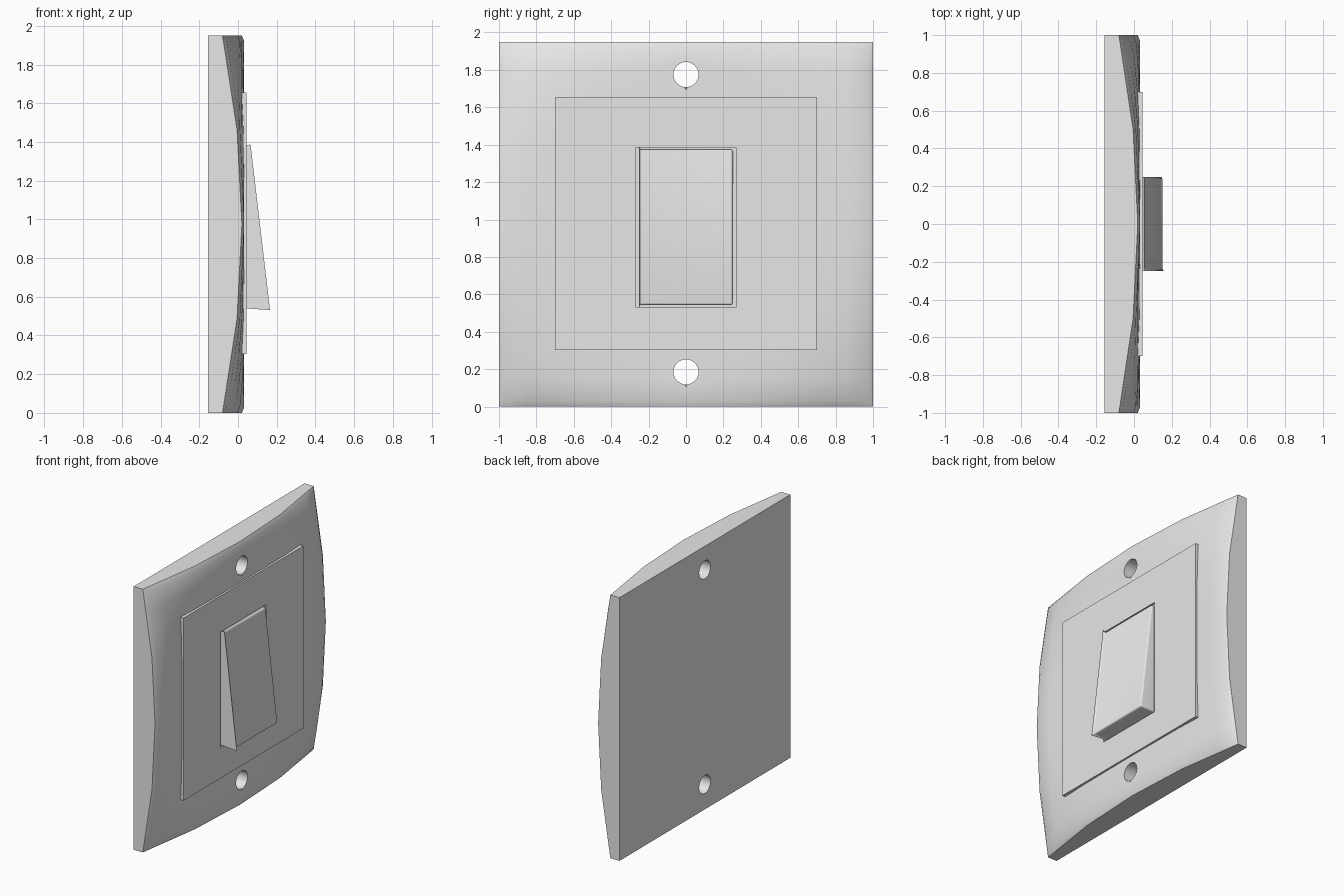
import bpy, bmesh, math
from mathutils import Matrix, Vector

cube = bpy.data.objects.get("Cube")
if cube:
    bpy.data.objects.remove(cube, do_unlink=True)

mat = bpy.data.materials.new("off_white_plastic")
mat.use_nodes = True
GREY = (0.8, 0.8, 0.8, 1)
mat.diffuse_color = GREY
mat.node_tree.nodes["Principled BSDF"].inputs["Base Color"].default_value = GREY

MID = 0.975      # half the plate height
BACK = -0.155    # wall side of the plate


def make(name, bm):
    bmesh.ops.recalc_face_normals(bm, faces=bm.faces)
    me = bpy.data.meshes.new(name)
    bm.to_mesh(me)
    bm.free()
    ob = bpy.data.objects.new(name, me)
    bpy.context.collection.objects.link(ob)
    me.materials.append(mat)
    return ob


def activate(ob):
    bpy.ops.object.select_all(action='DESELECT')
    ob.select_set(True)
    bpy.context.view_layer.objects.active = ob


def cut(ob, cutter):
    mod = ob.modifiers.new("cut", 'BOOLEAN')
    mod.operation, mod.solver, mod.object = 'DIFFERENCE', 'EXACT', cutter
    activate(ob)
    bpy.ops.object.modifier_apply(modifier=mod.name)
    bpy.data.objects.remove(cutter, do_unlink=True)


def smooth(ob, angle=30):
    activate(ob)
    bpy.ops.object.shade_smooth_by_angle(angle=math.radians(angle))


def box(name, lo, hi):
    lo, hi = Vector(lo), Vector(hi)
    bm = bmesh.new()
    bmesh.ops.create_cube(bm, size=1, matrix=Matrix.Translation((lo + hi) / 2)
                          @ Matrix.Diagonal((hi - lo).to_4d()))
    return make(name, bm)


# Wall plate: domed front whose corners sink back, with a softened rim
def sink(t):
    t = abs(t)
    return 0.5 * t if t < 0.5 else 0.25 + 1.5 * (t - 0.5)


def front_x(u, v):
    a, b = u ** 4, v ** 4
    drop = 0.1 * sink(u) * sink(v) * (a + b - a * b)
    rim = 0.012 if max(abs(u), abs(v)) > 0.99 else 0
    return 0.032 - drop - rim


half = [0.25, 0.5, 0.7, 0.85, 0.97, 1]
steps = [-t for t in reversed(half)] + [0] + half
n = len(steps)
bm = bmesh.new()
grid = [[bm.verts.new((front_x(u, v), u, MID + MID * v)) for v in steps] for u in steps]
for i in range(n - 1):
    for j in range(n - 1):
        bm.faces.new((grid[i][j], grid[i + 1][j], grid[i + 1][j + 1], grid[i][j + 1]))
loop = ([grid[i][0] for i in range(n - 1)] + [grid[-1][j] for j in range(n - 1)]
        + [grid[i][-1] for i in range(n - 1, 0, -1)] + [grid[0][j] for j in range(n - 1, 0, -1)])
rear = [bm.verts.new((BACK, w.co.y, w.co.z)) for w in loop]
for k in range(len(loop)):
    m = (k + 1) % len(loop)
    bm.faces.new((loop[k], loop[m], rear[m], rear[k]))
bm.faces.new(rear)
plate = make("wall_plate", bm)

# Screw holes, each with a small notch below
for z in (0.185, 1.775):
    bm = bmesh.new()
    bmesh.ops.create_cone(bm, cap_ends=True, segments=32, radius1=0.067, radius2=0.067,
                          depth=1, matrix=Matrix.Translation((0, 0, z))
                          @ Matrix.Rotation(math.pi / 2, 4, 'Y'))
    cut(plate, make("hole_cutter", bm))
    bm = bmesh.new()
    for x, y, dz in ((0.05, 0.04, -0.04), (0.05, -0.04, -0.04),
                     (0.05, 0, -0.115), (0.01, 0, -0.04)):
        bm.verts.new((x, y, z + dz))
    bmesh.ops.convex_hull(bm, input=bm.verts)
    cut(plate, make("notch_cutter", bm))
smooth(plate)

# Raised panel with the rocker opening
panel = box("raised_panel", (-0.02, -0.7, 0.303), (0.045, 0.7, 1.655))
cut(panel, box("opening_cutter", (-0.2, -0.268, 0.53), (0.2, 0.268, 1.385)))

# Rocker: wedge thick at the bottom, with rounded edges
bm = bmesh.new()
profile = [(0, 0.543), (0.152, 0.543), (0.054, 1.375), (0, 1.375)]
sides = [[bm.verts.new((x, y, z)) for x, z in profile] for y in (-0.25, 0.25)]
for s in sides:
    bm.faces.new(s)
for k in range(4):
    m = (k + 1) % 4
    bm.faces.new((sides[0][k], sides[0][m], sides[1][m], sides[1][k]))
bm.normal_update()
edges = [e for e in bm.edges if max(w.co.x for w in e.verts) > 0.01]
bmesh.ops.bevel(bm, geom=edges, offset=0.012, segments=3, profile=0.5, affect='EDGES')
smooth(make("rocker_switch", bm), 40)
